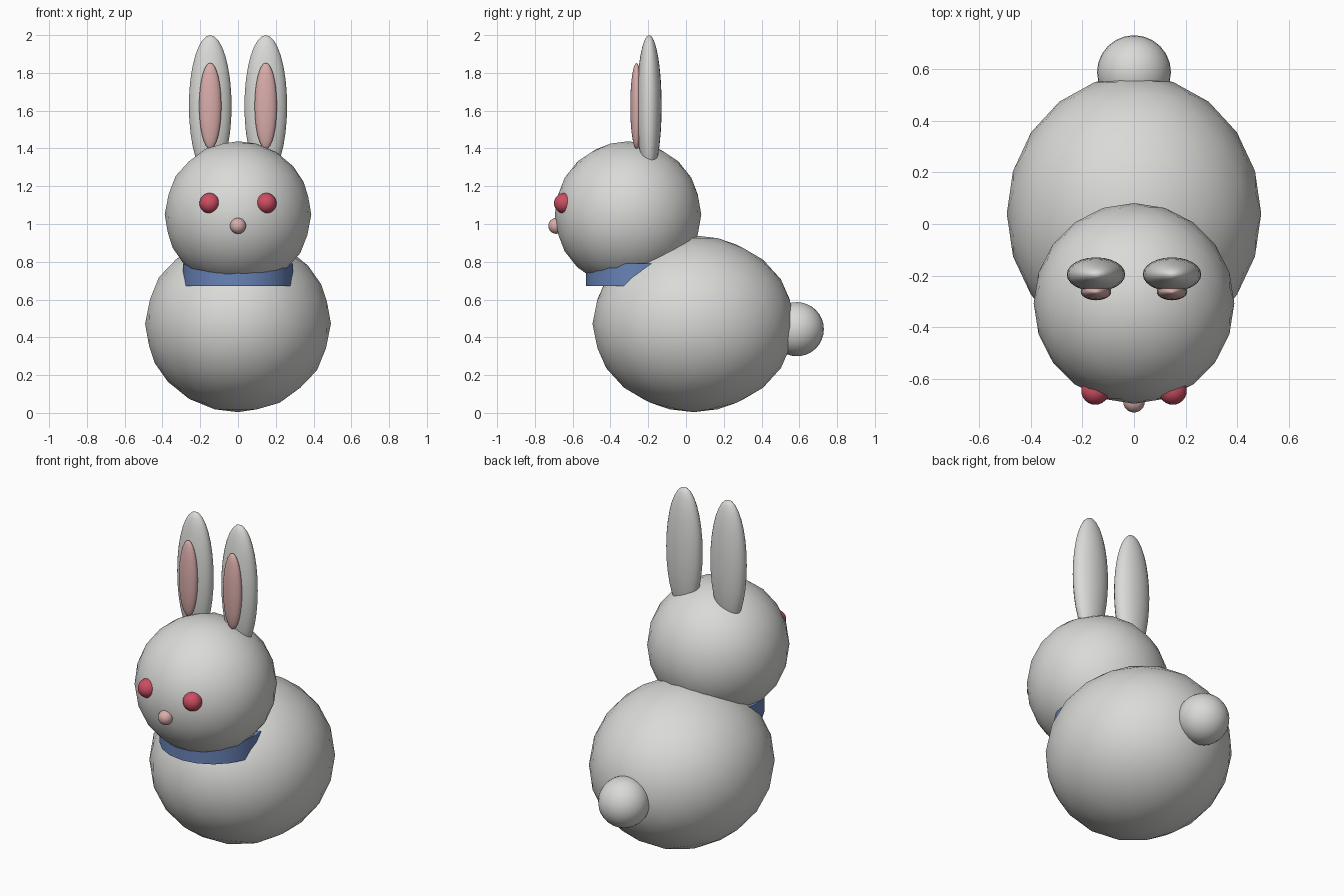
import bpy

if "Cube" in bpy.data.objects:
    bpy.data.objects.remove(bpy.data.objects["Cube"])


def material(name, rgb):
    m = bpy.data.materials.new(name)
    m.diffuse_color = (*rgb, 1.0)
    m.use_nodes = True
    m.node_tree.nodes["Principled BSDF"].inputs["Base Color"].default_value = m.diffuse_color
    return m


FUR = material("light_grey", (0.70, 0.70, 0.68))
PINK = material("pale_pink", (0.70, 0.42, 0.41))
RED = material("red", (0.60, 0.075, 0.12))
BLUE = material("blue", (0.14, 0.23, 0.48))


def finish(name, mat, scale=None):
    ob = bpy.context.object
    ob.name = name
    if scale:
        ob.scale = scale
        bpy.ops.object.transform_apply(location=False, rotation=False, scale=True)
    ob.data.materials.append(mat)
    return ob


def ball(name, loc, radii, mat, faceted=False):
    """Smooth ellipsoid; the large ones use a coarse icosphere."""
    if faceted:
        bpy.ops.mesh.primitive_ico_sphere_add(subdivisions=3, radius=1, location=loc)
    else:
        bpy.ops.mesh.primitive_uv_sphere_add(segments=24, ring_count=16, radius=1, location=loc)
    ob = finish(name, mat, radii)
    bpy.ops.object.shade_smooth()
    return ob


# Body, head and tail
ball("body", (0, 0.04, 0.472), (0.492, 0.535, 0.468), FUR, True)
ball("head", (0, -0.307, 1.05), (0.388, 0.388, 0.388), FUR, True)
ball("tail", (0, 0.587, 0.443), (0.143, 0.143, 0.143), FUR)

# Ears and eyes on both sides
for side, s in (("left", -1), ("right", 1)):
    ball(side + "_ear", (s * 0.147, -0.195, 1.625), (0.113, 0.066, 0.375), FUR)
    ball(side + "_inner_ear", (s * 0.147, -0.262, 1.625), (0.059, 0.033, 0.228), PINK)
    ball(side + "_eye", (s * 0.15, -0.645, 1.11), (0.054, 0.054, 0.054), RED)

# Nose
ball("nose", (0, -0.687, 0.99), (0.042, 0.042, 0.042), PINK)

# Neck band
bpy.ops.mesh.primitive_cylinder_add(vertices=20, radius=0.292, depth=0.12,
                                    location=(0, -0.238, 0.731))
finish("neck_band", BLUE)
bpy.ops.object.shade_smooth_by_angle()
